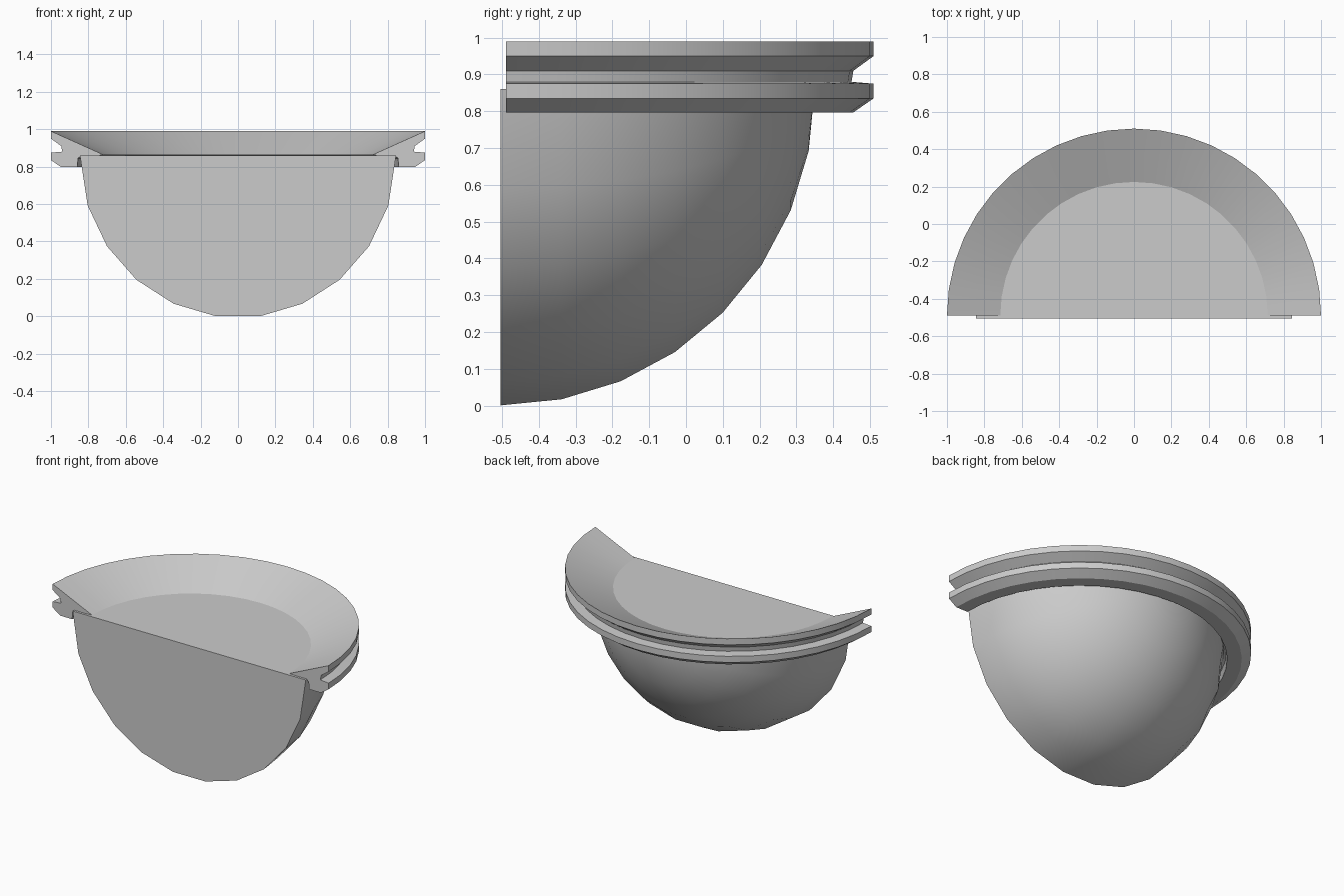
import bpy, bmesh
from math import sin, cos, pi, radians

cube = bpy.data.objects.get("Cube")
if cube:
    bpy.data.objects.remove(cube)

grey = bpy.data.materials.new("plain grey")
grey.use_nodes = True
grey.diffuse_color = (0.6, 0.6, 0.6, 1)
grey.node_tree.nodes["Principled BSDF"].inputs["Base Color"].default_value = (0.6, 0.6, 0.6, 1)


def finish(name, bm):
    bmesh.ops.recalc_face_normals(bm, faces=bm.faces)
    mesh = bpy.data.meshes.new(name)
    bm.to_mesh(mesh)
    bm.free()
    mesh.materials.append(grey)
    obj = bpy.data.objects.new(name, mesh)
    bpy.context.collection.objects.link(obj)
    bpy.ops.object.select_all(action="DESELECT")
    obj.select_set(True)
    bpy.context.view_layer.objects.active = obj
    bpy.ops.object.shade_smooth_by_angle(angle=radians(30))


# Solid quarter-sphere bowl: rings shrink from the flat front to the back pole
FRONT, TOP, STEPS = -0.505, 0.86, 8
angles = [radians(a) for a in (-90, -72, -56, -40, -24, -8, 8, 24, 40, 56, 72, 90)]
bm = bmesh.new()
rings = []
for i in range(STEPS):
    t = i / STEPS * pi / 2
    rings.append([bm.verts.new((0.845 * sin(a) * cos(t), FRONT + 0.855 * sin(t),
                                TOP - 0.868 * cos(a) * cos(t))) for a in angles])
pole = bm.verts.new((0, FRONT + 0.855, TOP))
for r, s in zip(rings, rings[1:]):
    for j in range(len(angles) - 1):
        bm.faces.new((r[j], r[j + 1], s[j + 1], s[j]))
for j in range(len(angles) - 1):
    bm.faces.new((rings[-1][j], rings[-1][j + 1], pole))
bm.faces.new(rings[0])
bm.faces.new([r[0] for r in rings] + [pole] + [r[-1] for r in reversed(rings)])
finish("bowl", bm)

# Half-round rim with a sloping lip and a grooved outer edge
profile = [(0.715, 0.862), (1, 0.99), (1, 0.95), (0.945, 0.91), (0.94, 0.88), (1, 0.875),
           (1, 0.835), (0.945, 0.797), (0.86, 0.797), (0.855, 0.845), (0.84, 0.857)]
bm = bmesh.new()
SEGMENTS = 22
loops = []
for i in range(SEGMENTS + 1):
    a = pi * i / SEGMENTS
    loops.append([bm.verts.new((r * cos(a), -0.49 + r * sin(a), z)) for r, z in profile])
n = len(profile)
for p, q in zip(loops, loops[1:]):
    for j in range(n):
        k = (j + 1) % n
        bm.faces.new((p[j], p[k], q[k], q[j]))
bm.faces.new(loops[0])
bm.faces.new(loops[-1])
finish("rim", bm)
